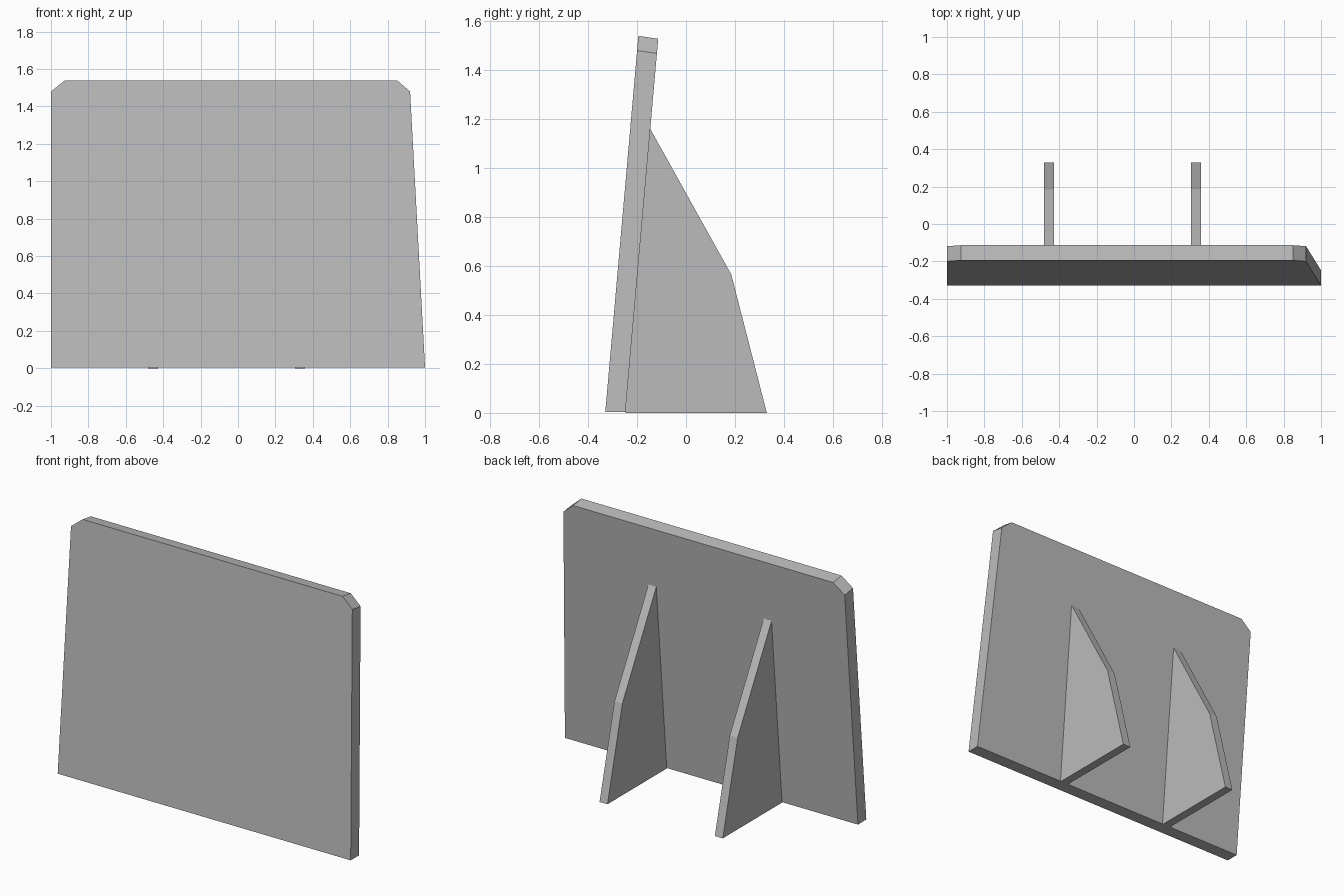
import bpy

if "Cube" in bpy.data.objects:
    bpy.data.objects.remove(bpy.data.objects["Cube"])

grey = bpy.data.materials.new("plain_grey")
grey.diffuse_color = (0.5, 0.5, 0.5, 1.0)
grey.use_nodes = True
grey.node_tree.nodes["Principled BSDF"].inputs["Base Color"].default_value = grey.diffuse_color


def prism(name, side_a, side_b):
    """Join two matching outlines into a closed solid."""
    n = len(side_a)
    faces = [tuple(range(n)), tuple(reversed(range(n, 2 * n)))]
    faces += [(i, i + n, (i + 1) % n + n, (i + 1) % n) for i in range(n)]
    mesh = bpy.data.meshes.new(name)
    mesh.from_pydata(side_a + side_b, [], faces)
    mesh.materials.append(grey)
    obj = bpy.data.objects.new(name, mesh)
    bpy.context.collection.objects.link(obj)
    return obj


# Leaning panel: clipped top corners, right edge tapering inward
BASE = 0.003
LEAN = 0.088      # backward shift per unit of height
outline = [(-1, BASE), (1, BASE), (0.92, 1.48), (0.85, 1.54),
           (-0.925, 1.54), (-1, 1.48)]
front = [(x, -0.33 + LEAN * z, z) for x, z in outline]
back = []
for x, z in outline:
    zb = z if z == BASE else z - 0.012   # top edge square to the lean
    back.append((x, -0.248 + LEAN * zb, zb))
prism("panel", front, back)

# Two rear support ribs
rib = [(-0.248, 0), (0.33, 0), (0.185, 0.565), (-0.146, 1.16)]
for name, x in (("left_support", -0.455), ("right_support", 0.332)):
    prism(name,
          [(x + 0.027, y, z) for y, z in rib],
          [(x - 0.027, y, z) for y, z in rib])
